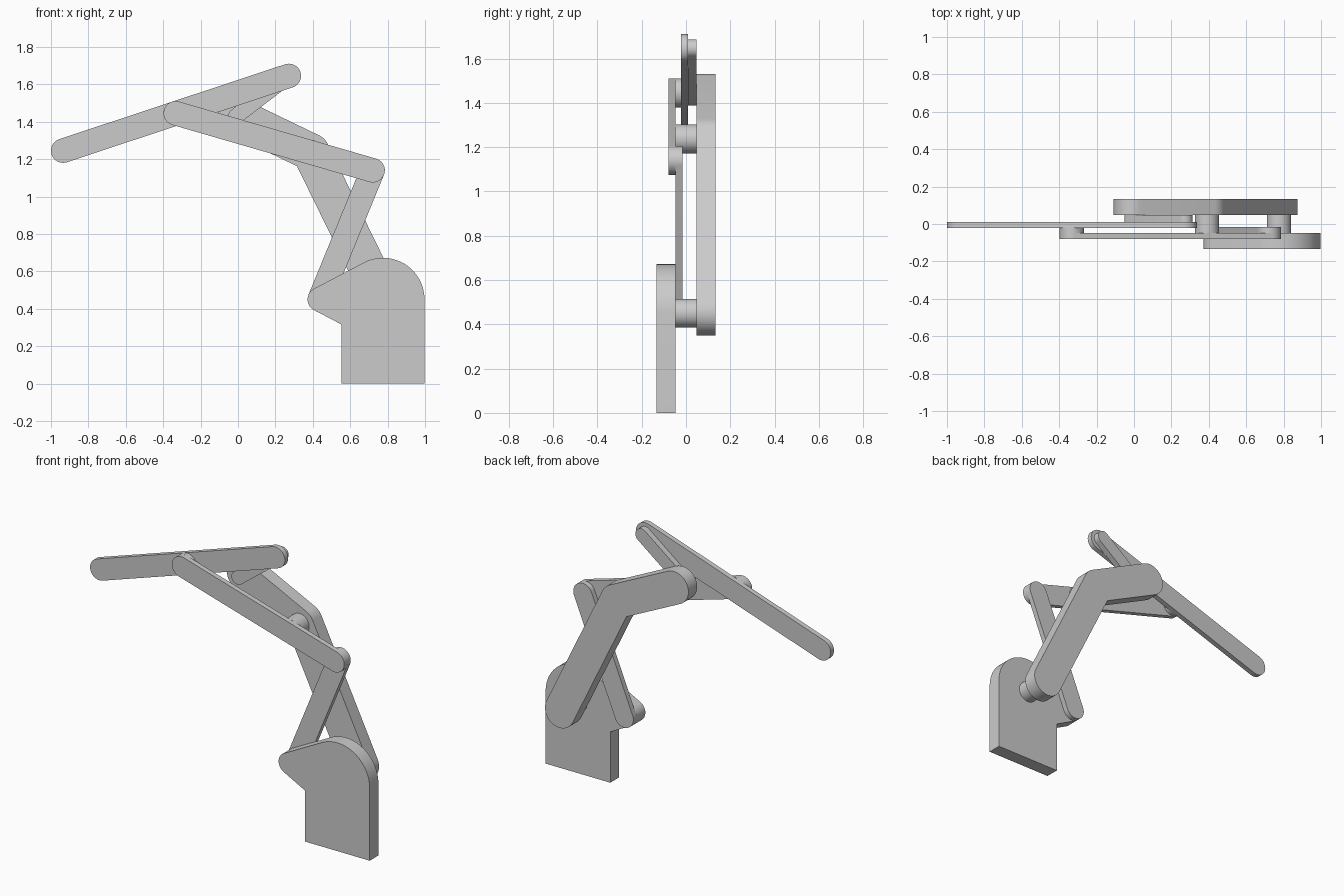
import bpy, bmesh
from math import atan2, cos, sin, pi, asin, tan
from mathutils import Vector

cube = bpy.data.objects.get("Cube")
if cube:
    bpy.data.objects.remove(cube, do_unlink=True)

GREY = (0.6, 0.6, 0.6, 1.0)
mat = bpy.data.materials.new("plain grey")
mat.use_nodes = True
mat.diffuse_color = GREY
mat.node_tree.nodes["Principled BSDF"].inputs["Base Color"].default_value = GREY


def arc(c, r, a0, a1, n=20):
    """Points on an arc in the x-z plane."""
    steps = [a0 + (a1 - a0) * i / n for i in range(n + 1)]
    return [c + r * Vector((cos(a), sin(a))) for a in steps]


def heading(p, q):
    d = q - p
    return atan2(d.y, d.x)


def plate(name, outline, y0, y1):
    """Extrude a counter-clockwise x-z outline from y0 back to y1."""
    bm = bmesh.new()
    face = bm.faces.new([bm.verts.new((p.x, y0, p.y)) for p in outline])
    new = bmesh.ops.extrude_face_region(bm, geom=[face])["geom"]
    moved = [v for v in new if isinstance(v, bmesh.types.BMVert)]
    bmesh.ops.translate(bm, verts=moved, vec=(0, y1 - y0, 0))
    bmesh.ops.recalc_face_normals(bm, faces=bm.faces)
    mesh = bpy.data.meshes.new(name)
    bm.to_mesh(mesh)
    bm.free()
    mesh.materials.append(mat)
    obj = bpy.data.objects.new(name, mesh)
    bpy.context.collection.objects.link(obj)
    bpy.ops.object.select_all(action="DESELECT")
    obj.select_set(True)
    bpy.context.view_layer.objects.active = obj
    bpy.ops.object.shade_smooth_by_angle(angle=pi / 6)
    return obj


def bar(name, p, q, r, y0, y1):
    """Straight link with round ends."""
    a = heading(p, q)
    pts = arc(p, r, a + pi / 2, a + 3 * pi / 2) + arc(q, r, a - pi / 2, a + pi / 2)
    return plate(name, pts, y0, y1)


def pin(name, c, r, y0, y1):
    return plate(name, arc(c, r, 0, 2 * pi, 40)[:-1], y0, y1)


# Pivot points of the linkage
base_pivot = Vector((0.775, 0.45))
lobe_pivot = Vector((0.437, 0.45))
elbow = Vector((0.39, 1.237))
arm_tip = Vector((-0.01, 1.43))
link_top = Vector((0.72, 1.14))
bar_left = Vector((-0.333, 1.445))
long_left = Vector((-0.935, 1.245))
long_right = Vector((0.272, 1.645))

# Layer depths, front to back
FRONT, BAR, BASE, LINK = -0.133, -0.08, -0.048, -0.016
LONG, SHORT, BENT, BACK = -0.022, 0.010, 0.048, 0.133
R = 0.065

# Base plate: round shoulder, side lobe and square foot
big = 0.222
slope = asin((big - R) / (base_pivot.x - lobe_pivot.x))
left, right = base_pivot.x - big, base_pivot.x + big
lobe = arc(lobe_pivot, R, pi / 2 + slope, 3 * pi / 2 - slope)
notch = Vector((left, lobe[-1].y - (left - lobe[-1].x) * tan(slope)))
outline = arc(base_pivot, big, 0, pi / 2 + slope) + lobe
outline += [notch, Vector((left, 0)), Vector((right, 0))]
plate("base_plate", outline, FRONT, BASE)

# Bent main arm: rounded outside of the elbow, sharp inside
r = 0.1
a, b = heading(base_pivot, elbow), heading(elbow, arm_tip)
inner = elbow + r / cos((b - a) / 2) * Vector((cos((a + b + pi) / 2), sin((a + b + pi) / 2)))
outline = arc(base_pivot, r, a + pi / 2, a + 3 * pi / 2)
outline += arc(elbow, r, a - pi / 2, b - pi / 2, 8)
outline += arc(arm_tip, r, b - pi / 2, b + pi / 2) + [inner]
plate("bent_arm", outline, BENT, BACK)

# Straight links
bar("lower_link", lobe_pivot, link_top, R, BASE, LINK)
bar("cross_bar", bar_left, link_top, R, BAR, BASE)
bar("long_arm", long_left, long_right, R, LONG, SHORT)
bar("short_link", arm_tip, long_right, 0.042, SHORT, BENT)

# Pivot pins joining the layers
pin("base_pin", base_pivot, R, BASE, BENT)
pin("elbow_pin", elbow, R, BASE, BENT)
pin("long_arm_pin", bar_left, R, BASE, LONG)
